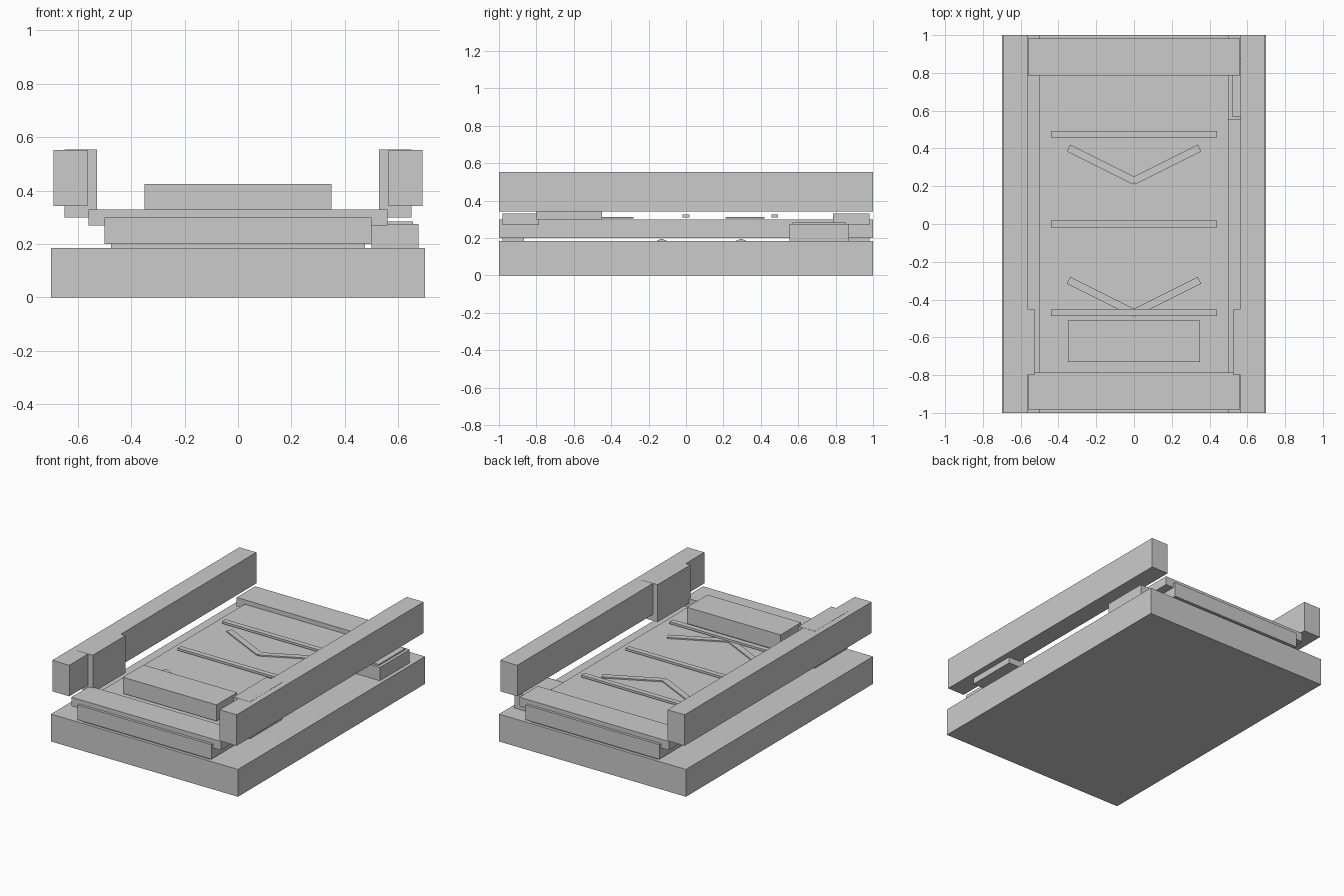
import bpy, bmesh, math
from mathutils import Matrix

if "Cube" in bpy.data.objects:
    bpy.data.objects.remove(bpy.data.objects["Cube"])


def box(name, x, y, z, angle=0.0):
    """Box from (min, max) ranges, optionally turned about z at its centre."""
    bm = bmesh.new()
    bmesh.ops.create_cube(bm, size=1)
    size = [r[1] - r[0] for r in (x, y, z)]
    bmesh.ops.scale(bm, vec=size, verts=bm.verts)
    me = bpy.data.meshes.new(name)
    bm.to_mesh(me)
    bm.free()
    ob = bpy.data.objects.new(name, me)
    ob.location = [(r[0] + r[1]) / 2 for r in (x, y, z)]
    ob.rotation_euler.z = angle
    bpy.context.collection.objects.link(ob)
    return ob


def ridge(name, y):
    """Low triangular support running across the base."""
    bm = bmesh.new()
    face = bm.faces.new([bm.verts.new((-0.475, y + dy, z))
                         for dy, z in ((-0.03, 0.184), (0.03, 0.184), (0, 0.196))])
    ext = bmesh.ops.extrude_face_region(bm, geom=[face])
    verts = [v for v in ext["geom"] if isinstance(v, bmesh.types.BMVert)]
    bmesh.ops.translate(bm, vec=(0.95, 0, 0), verts=verts)
    bmesh.ops.recalc_face_normals(bm, faces=bm.faces)
    me = bpy.data.meshes.new(name)
    bm.to_mesh(me)
    bm.free()
    bpy.context.collection.objects.link(bpy.data.objects.new(name, me))


# Base slab and conveyor belt
box("base", (-0.7, 0.7), (-1, 1), (0, 0.185))
box("belt", (-0.5, 0.5), (-1, 1), (0.2, 0.3))

# End bars with feet under the belt
for s, n in ((-1, "front"), (1, "back")):
    box(n + "_end_bar", (-0.56, 0.56), sorted((s * 0.785, s * 0.982)), (0.27, 0.33))
    box(n + "_foot", (-0.475, 0.475), sorted((s * 0.865, s * 0.98)), (0.185, 0.2))
ridge("front_ridge", -0.13)
ridge("back_ridge", 0.295)

# Side rails with a sensor housing set into each
for s, n in ((-1, "left"), (1, "right")):
    box(n + "_rail", sorted((s * 0.563, s * 0.69)), (-1, 1), (0.342, 0.552))
    box(n + "_housing", sorted((s * 0.527, s * 0.65)), (-0.8, -0.45), (0.3, 0.553))

# Cross slats
for i, y in enumerate((-0.47, 0, 0.475)):
    box(f"slat_{i}", (-0.44, 0.44), (y - 0.018, y + 0.018), (0.311, 0.326))

# Direction chevrons made of two angled bars
for i, y in enumerate((-0.385, 0.315)):
    for s in (-1, 1):
        cx = s * 0.172
        box(f"chevron_{i}_{'left' if s < 0 else 'right'}",
            (cx - 0.195, cx + 0.195), (y - 0.02, y + 0.02), (0.304, 0.312),
            s * math.radians(26.5))

# Raised block on the belt
box("block", (-0.35, 0.35), (-0.73, -0.51), (0.315, 0.425))

# Drive motor box with lid
box("motor", (0.5, 0.675), (0.553, 0.872), (0.185, 0.275))
box("motor_lid", (0.52, 0.655), (0.57, 0.853), (0.274, 0.284))
